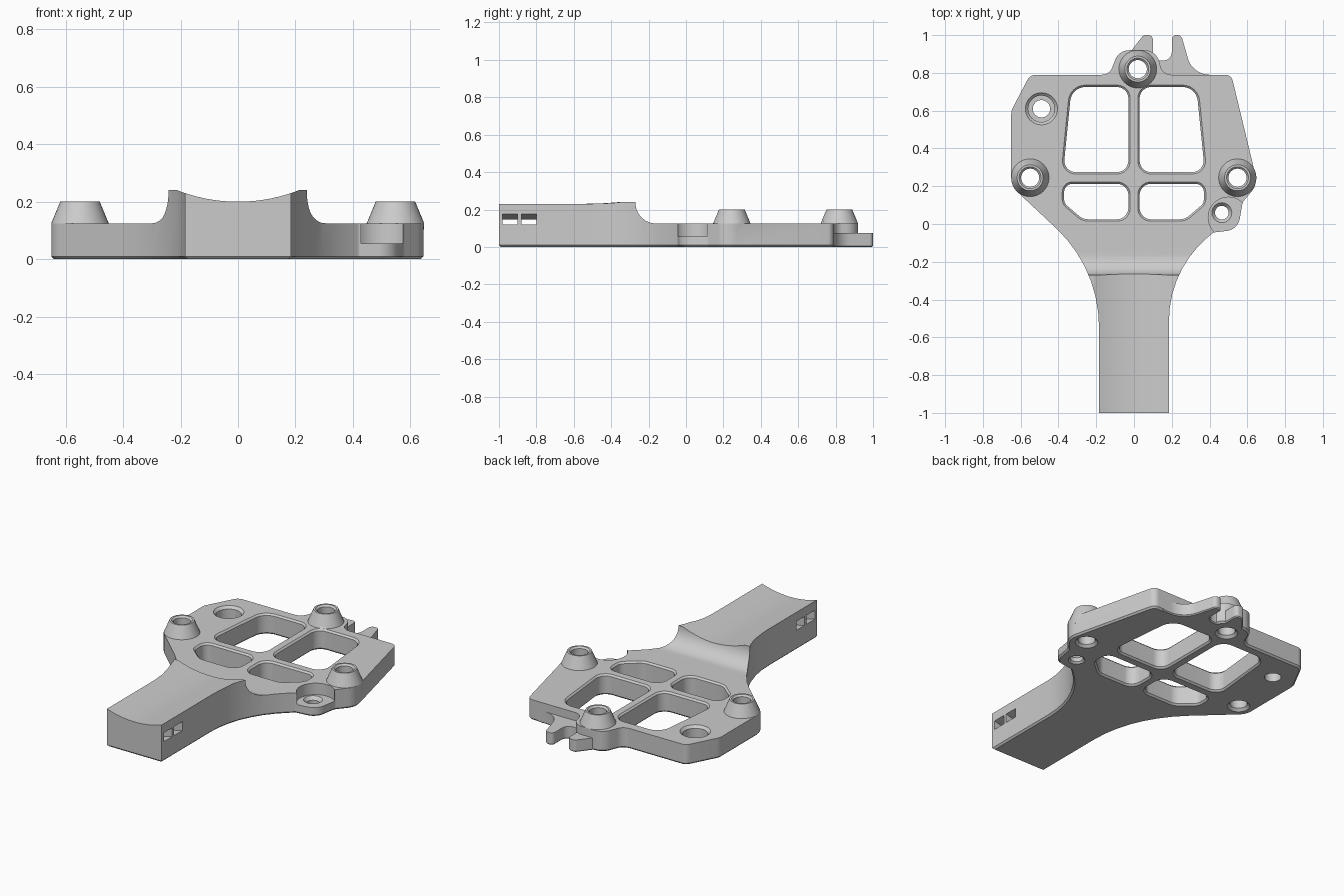
import bpy, bmesh, math
from mathutils import Vector

if "Cube" in bpy.data.objects:
    bpy.data.objects.remove(bpy.data.objects["Cube"])

grey = bpy.data.materials.new("light grey plastic")
grey.use_nodes = True
grey.diffuse_color = (0.6, 0.6, 0.6, 1)
grey.node_tree.nodes["Principled BSDF"].inputs["Base Color"].default_value = grey.diffuse_color


def rounded(corners):
    """Counter-clockwise outline from (x, y, radius) corners."""
    out = []
    for i, (x, y, r) in enumerate(corners):
        p = Vector((x, y))
        a = (Vector(corners[i - 1][:2]) - p).normalized()
        b = (Vector(corners[(i + 1) % len(corners)][:2]) - p).normalized()
        if not r:
            out.append(p)
            continue
        half = a.angle(b) / 2
        centre = p + (a + b).normalized() * r / math.sin(half)
        start = p + a * r / math.tan(half) - centre
        end = p + b * r / math.tan(half) - centre
        sweep = math.atan2(start.x * end.y - start.y * end.x, start.dot(end))
        n = max(3, math.ceil(abs(sweep) / 0.13))
        for k in range(n + 1):
            t = sweep * k / n
            c, s = math.cos(t), math.sin(t)
            out.append(centre + Vector((start.x * c - start.y * s, start.x * s + start.y * c)))
    return out


def circle(x, y, r, n=40):
    return [Vector((x + r * math.cos(math.tau * k / n), y + r * math.sin(math.tau * k / n)))
            for k in range(n)]


def grown(outline, d):
    """Offset an outline outwards by d."""
    out = []
    for i, p in enumerate(outline):
        e = (p - outline[i - 1]).normalized()
        f = (outline[(i + 1) % len(outline)] - p).normalized()
        n1, n2 = Vector((e.y, -e.x)), Vector((f.y, -f.x))
        out.append(p + (n1 + n2) * d / max(0.3, 1 + n1.dot(n2)))
    return out


AXES = {"x": lambda u, v, w: (w, u, v), "y": lambda u, v, w: (u, w, v), "z": lambda u, v, w: (u, v, w)}


def stack(name, outline, layers, axis="z"):
    """Solid through copies of an outline; layers are (height, growth)."""
    bm = bmesh.new()
    rings = [[bm.verts.new(AXES[axis](p.x, p.y, h)) for p in grown(outline, g)] for h, g in layers]
    for low, high in zip(rings, rings[1:]):
        for i in range(len(low)):
            bm.faces.new((low[i - 1], low[i], high[i], high[i - 1]))
    bm.faces.new(rings[0][::-1])
    bm.faces.new(rings[-1])
    bmesh.ops.recalc_face_normals(bm, faces=bm.faces)
    mesh = bpy.data.meshes.new(name)
    bm.to_mesh(mesh)
    bm.free()
    mesh.materials.append(grey)
    ob = bpy.data.objects.new(name, mesh)
    bpy.context.collection.objects.link(ob)
    return ob


def combine(target, tool, operation="DIFFERENCE"):
    bpy.context.view_layer.objects.active = target
    mod = target.modifiers.new("combine", "BOOLEAN")
    mod.operation, mod.solver, mod.object = operation, "EXACT", tool
    bpy.ops.object.modifier_apply(modifier=mod.name)
    bpy.data.objects.remove(tool)


def smooth(ob):
    bpy.ops.object.select_all(action="DESELECT")
    ob.select_set(True)
    bpy.context.view_layer.objects.active = ob
    bpy.ops.object.shade_smooth_by_angle(angle=math.radians(25))


# Handle and plate share one outline
plan = rounded([
    (-0.185, -1, 0), (0.185, -1, 0), (0.185, -0.245, 0.58), (0.42, -0.045, 0.015),
    (0.55, -0.03, 0.08), (0.575, 0.115, 0.03), (0.655, 0.21, 0.1), (0.515, 0.79, 0.04),
    (0.15, 0.79, 0.06), (0.12, 0.92, 0.08), (-0.08, 0.92, 0.08), (-0.13, 0.79, 0.06),
    (-0.55, 0.79, 0.05), (-0.65, 0.6, 0.08), (-0.65, 0.2, 0.1), (-0.185, -0.235, 0.72)])
body = stack("handle_and_plate", plan, [(0, -0.01), (0.01, 0), (0.24, 0)])

# Step down from handle to plate with a concave sweep
sweep = [Vector((-0.16 - 0.11 * math.sin(t), 0.235 - 0.11 * math.cos(t)))
         for t in [math.pi / 2 * k / 12 for k in range(13)]]
step = sweep[::-1] + [Vector(p) for p in ((1.2, 0.125), (1.2, 0.4), (-0.27, 0.4))]
combine(body, stack("step_cutter", step, [(-1, 0), (1, 0)], "x"))

# Hollow along the handle top
TROUGH, TROUGH_Z = 0.58, 0.78
combine(body, stack("trough_cutter", circle(0, TROUGH_Z, TROUGH, 128), [(-1.1, 0), (-0.1, 0)], "y"))

# Curved strap channels crossing the handle
def arc(r):
    return [Vector((r * math.sin(t), TROUGH_Z - r * math.cos(t)))
            for t in [0.4 * k / 10 for k in range(-10, 11)]]

for y in (-0.98, -0.88):
    combine(body, stack("strap_cutter", arc(0.685) + arc(0.633)[::-1], [(y, 0), (y + 0.08, 0)], "y"))

# Tapered posts
posts = [(-0.55, 0.245), (0.548, 0.245), (0.02, 0.82)]
for x, y in posts:
    combine(body, stack("post", circle(x, y, 0.1), [(0.08, -0.003), (0.125, 0), (0.2, -0.031)]), "UNION")

# Four windows with chamfered rims
upper = [(0.03, 0.275, 0.06), (0.375, 0.275, 0.06), (0.33, 0.725, 0.08), (0.03, 0.725, 0.06)]
lower = [(0.03, 0.025, 0.06), (0.27, 0.025, 0.08), (0.37, 0.11, 0.05), (0.37, 0.213, 0.045), (0.03, 0.213, 0.06)]
rim = [(-0.01, 0.02), (0.01, 0), (0.115, 0), (0.135, 0.02)]
for corners in (upper, lower):
    for side in (1, -1):
        shape = rounded([(side * x, y, r) for x, y, r in corners][::side])
        combine(body, stack("window_cutter", shape, rim))

# Holes through the posts
for x, y in posts:
    combine(body, stack("post_hole_cutter", circle(x, y, 0.048),
                        [(-0.01, 0.025), (0.015, 0), (0.19, 0), (0.21, 0.02)]))

# Counterbored hole in the plate
combine(body, stack("bore_cutter", circle(-0.49, 0.61, 0.046),
                    [(-0.01, 0), (0.05, 0), (0.0501, 0.024), (0.11, 0.024), (0.135, 0.049)]))

# Low lug at the side, with its countersunk hole
combine(body, stack("lug_pocket_cutter", circle(0.5, 0.035, 0.107), [(0.055, 0), (0.3, 0)]))
combine(body, stack("lug_hole_cutter", circle(0.465, 0.06, 0.036),
                    [(-0.01, 0.02), (0.01, 0), (0.035, 0), (0.065, 0.025)]))
smooth(body)

# Forked cable hook at the back
fork = rounded([
    (0.13, 0.76, 0), (0.45, 0.775, 0), (0.45, 0.79, 0), (0.31, 0.79, 0.12), (0.25, 1, 0.025),
    (0.2, 1, 0.024), (0.2, 0.865, 0.045), (0.1, 0.865, 0.045), (0.1, 1, 0.024),
    (0.05, 1, 0.025), (-0.04, 0.885, 0.01), (0.09, 0.88, 0.01)])
hook = stack("cable_hook", fork, [(0, -0.006), (0.006, 0), (0.075, 0)])
smooth(hook)
